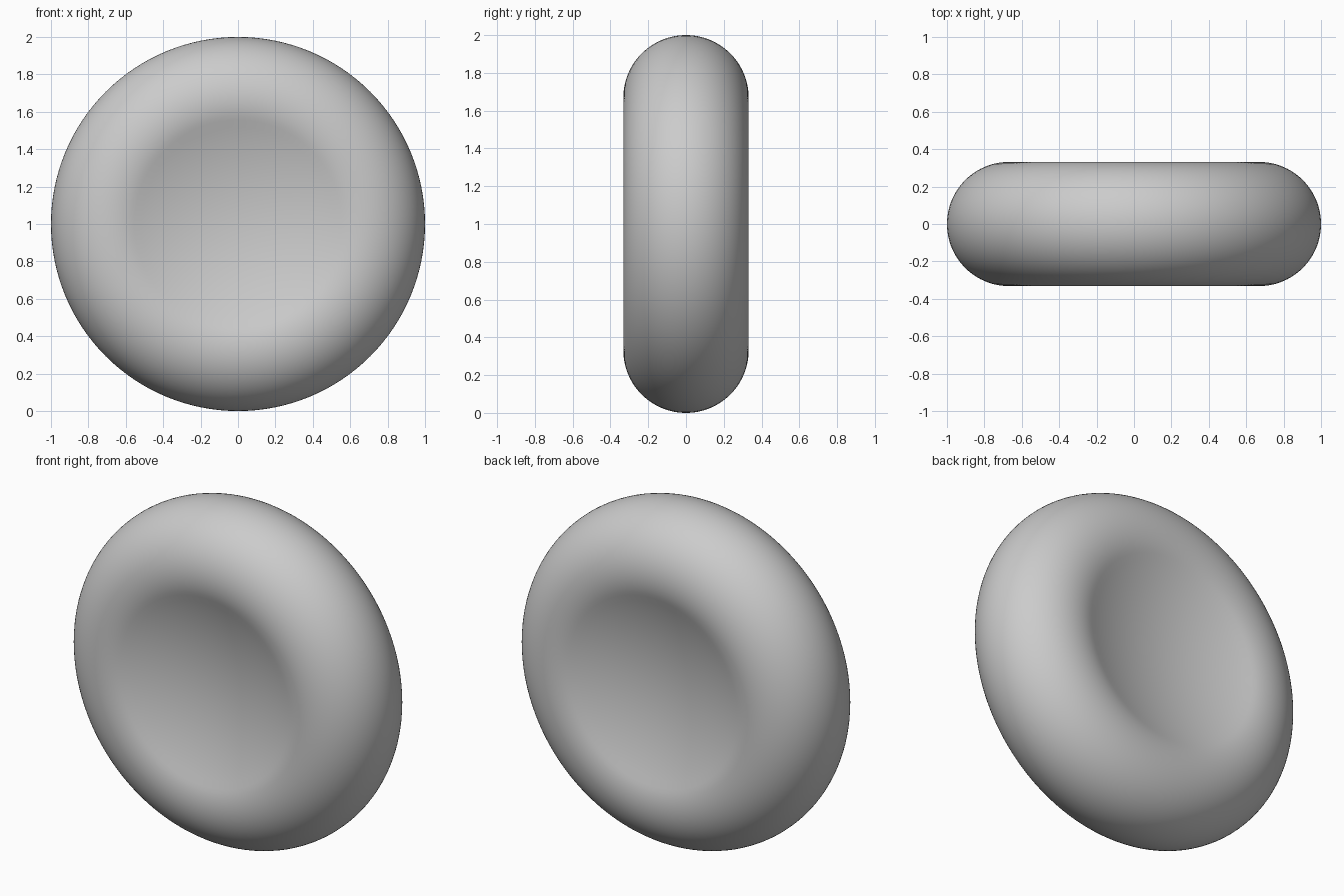
import bpy, bmesh
from math import sin, cos, pi, asin
from mathutils import Vector

if "Cube" in bpy.data.objects:
    bpy.data.objects.remove(bpy.data.objects["Cube"])

TUBE = 0.332          # radius of the rounded rim
RING = 1 - TUBE       # radius of the rim's centre line
DISH = 0.555          # radius where the rim blends into the dish
SEGS = 128

# Half profile (radius, depth): shallow spherical dish, tangent to the round rim
a = asin((RING - DISH) / TUBE)
R = DISH / sin(a)
centre_depth = TUBE * cos(a) - R * (1 - cos(a))
half = [(R * sin(a * i / 14), centre_depth + R * (1 - cos(a * i / 14)))
        for i in range(15)]
start = pi / 2 + a
half += [(RING + TUBE * cos(start * (1 - i / 28)), TUBE * sin(start * (1 - i / 28)))
         for i in range(1, 29)]
# Mirror for the back side
profile = half + [(r, -d) for r, d in reversed(half[:-1])]

# Lathe about the y axis
bm = bmesh.new()
verts = [bm.verts.new((r, -d, 1)) for r, d in profile]
edges = [bm.edges.new(p) for p in zip(verts, verts[1:])]
bmesh.ops.spin(bm, geom=verts + edges, cent=Vector((0, 0, 1)), axis=Vector((0, 1, 0)),
               angle=2 * pi, steps=SEGS, use_duplicate=False)
bmesh.ops.remove_doubles(bm, verts=bm.verts[:], dist=1e-4)
bmesh.ops.recalc_face_normals(bm, faces=bm.faces[:])
for f in bm.faces:
    f.smooth = True

mesh = bpy.data.meshes.new("biconcave_disc")
bm.to_mesh(mesh)
bm.free()
disc = bpy.data.objects.new("biconcave_disc", mesh)
bpy.context.collection.objects.link(disc)
